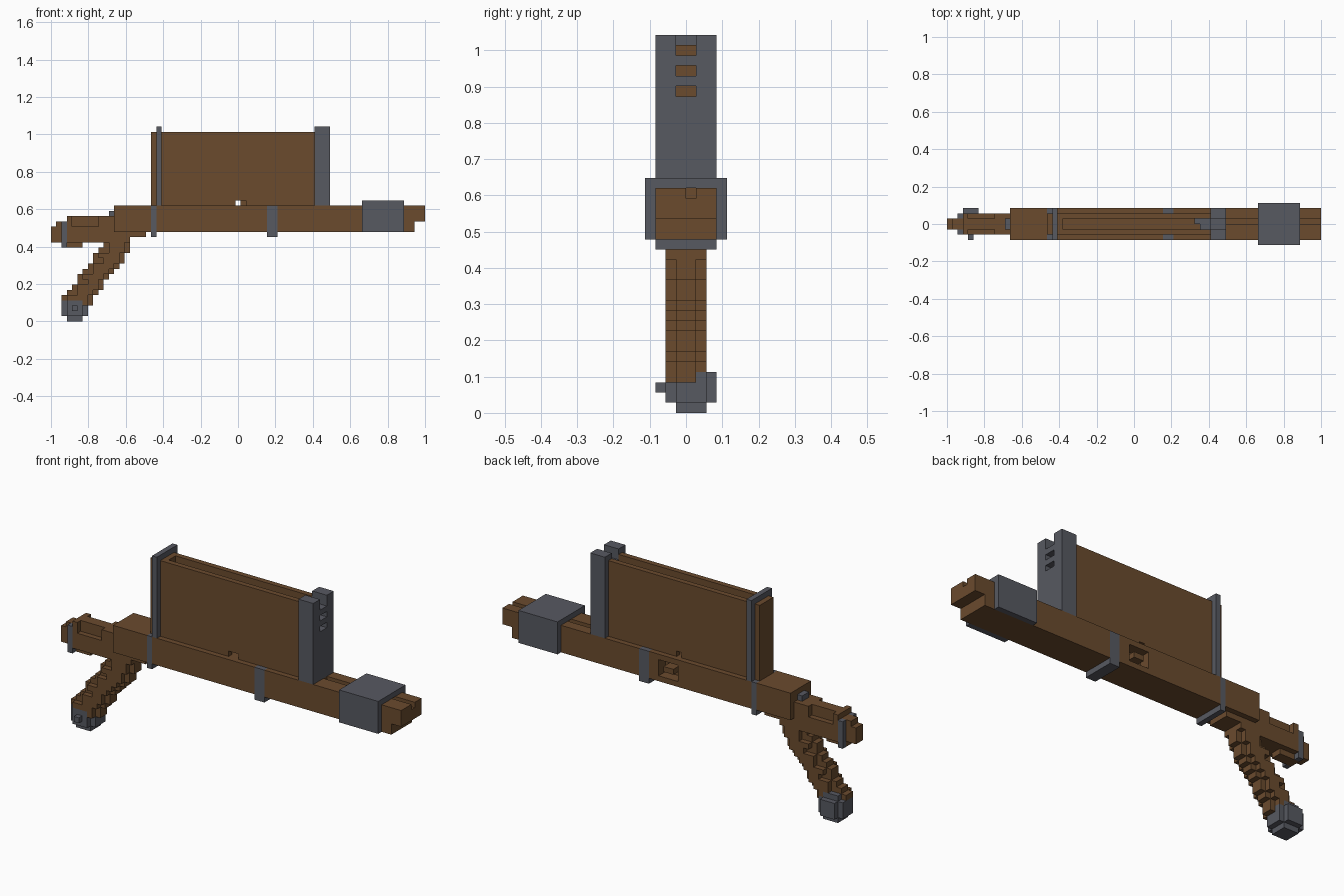
import bpy
import bmesh
from mathutils import Vector

if "Cube" in bpy.data.objects:
    bpy.data.objects.remove(bpy.data.objects["Cube"], do_unlink=True)

LENGTH = 71                # model length in unit blocks
UNIT = 2 / LENGTH


def material(name, colour):
    mat = bpy.data.materials.new(name)
    mat.use_nodes = True
    mat.diffuse_color = colour
    shader = next(n for n in mat.node_tree.nodes if n.type == 'BSDF_PRINCIPLED')
    shader.inputs["Base Color"].default_value = colour
    return mat


wood = material("brown wood", (.145, .07, .027, 1))
steel = material("grey steel", (.095, .1, .12, 1))


def block(x, y, z):
    """Set of unit cells filling a box given by three (start, end) ranges."""
    return {(i, j, k) for i in range(*x) for j in range(*y) for k in range(*z)}


def build(name, cells, mat):
    """Make one object from the exposed faces of a set of cells."""
    bm = bmesh.new()
    corners = {}

    def corner(p):
        key = tuple(round(c) for c in p)
        if key not in corners:
            corners[key] = bm.verts.new(((key[0] - LENGTH / 2) * UNIT, key[1] * UNIT, key[2] * UNIT))
        return corners[key]

    for cell in cells:
        centre = Vector(cell) + Vector((.5, .5, .5))
        for axis in range(3):
            for side in (-1, 1):
                normal = Vector((0, 0, 0))
                normal[axis] = side
                if tuple(round(c) for c in Vector(cell) + normal) in cells:
                    continue
                u = Vector((0, 0, 0))
                u[(axis + 1) % 3] = .5
                v = normal.cross(u)
                middle = centre + normal / 2
                bm.faces.new([corner(middle + p) for p in (-u - v, u - v, u + v, v - u)])
    # merge flat neighbouring squares into larger panels
    bmesh.ops.dissolve_limit(bm, angle_limit=.01, verts=bm.verts, edges=bm.edges)
    mesh = bpy.data.meshes.new(name)
    bm.to_mesh(mesh)
    bm.free()
    mesh.materials.append(mat)
    obj = bpy.data.objects.new(name, mesh)
    bpy.context.collection.objects.link(obj)
    return obj


full, inner, core = (-3, 3), (-2, 2), (-1, 1)

# steel bands wrapped round the body, open on top
front_band = block((41, 43), full, (16, 22)) - block((41, 43), inner, (17, 22))
rear_band = block((19, 20), full, (16, 22)) - block((19, 20), inner, (17, 22))
build("front_band", front_band, steel)
build("rear_band", rear_band, steel)

# long wooden body with sight groove, stepped muzzle and side port
body = block((12, 71), full, (17, 22)) - front_band - rear_band
body -= block((69, 71), full, (17, 19))
body -= block((53, 71), (0, 1), (21, 22))
body -= block((35, 39), (1, 3), (18, 21))
body |= block((15, 18), inner, (16, 17))
build("body", body, wood)
build("port_lever", block((36, 38), (1, 3), (19, 20)), wood)

# steel collar near the muzzle
collar = block((59, 67), (-4, 4), (17, 23)) - block((59, 67), full, (17, 22))
build("muzzle_collar", collar, steel)

# tall hollow magazine with a small gap at its base
magazine = block((21, 50), inner, (22, 36)) - block((22, 50), core, (22, 36))
magazine -= block((35, 37), (-2, -1), (22, 23)) | block((35, 36), (1, 2), (22, 23))
build("magazine", magazine, wood)
build("magazine_back", block((19, 20), inner, (22, 36)), wood)
build("magazine_rear_plate", block((20, 21), full, (22, 37)), steel)
follower = block((48, 50), core, (22, 24)) | block((47, 48), (0, 1), (22, 24))
build("feed_follower", follower, steel)

# steel front post with windows and a notch
post = block((50, 53), full, (22, 37))
for z in (31, 33, 35, 36):
    post -= block((50, 53), core, (z, z + 1))
build("magazine_post", post, steel)

# narrow rear stock with recessed upper sides and a ring
ring = block((2, 3), inner, (14, 19)) - block((2, 3), core, (14, 19))
stock = block((3, 12), inner, (15, 20))
for side in (-2, 1):
    stock -= block((4, 9), (side, side + 1), (18, 20))
stock |= block((2, 6), core, (14, 19)) | block((1, 2), core, (15, 19))
stock |= block((0, 1), core, (15, 18))
build("stock", stock, wood)
build("stock_ring", ring, steel)
build("rear_sight", block((11, 12), core, (20, 21)), steel)

# slanted grip, its outer rows stepped in and out
pommel = {c for c in block((2, 7), (-2, 3), (0, 5))
          if (c[0] - 4) ** 2 + c[1] ** 2 + (c[2] - 2) ** 2 <= 6}
pommel |= block((4, 5), (-3, -2), (2, 3)) | block((3, 6), (2, 3), (1, 4))
grip = set()
for z in range(3, 16):
    shift = (z - 5) * .75
    left, right = round(3.2 + shift), min(15, round(9 + shift))
    inset = 1 + z % 2
    grip |= block((left, right), core, (z, z + 1))
    grip |= block((left + inset, right - 1), inner, (z, z + 1))
grip |= block((11, 15), inner, (15, 17))
build("grip", grip - pommel, wood)
build("pommel", pommel, steel)
